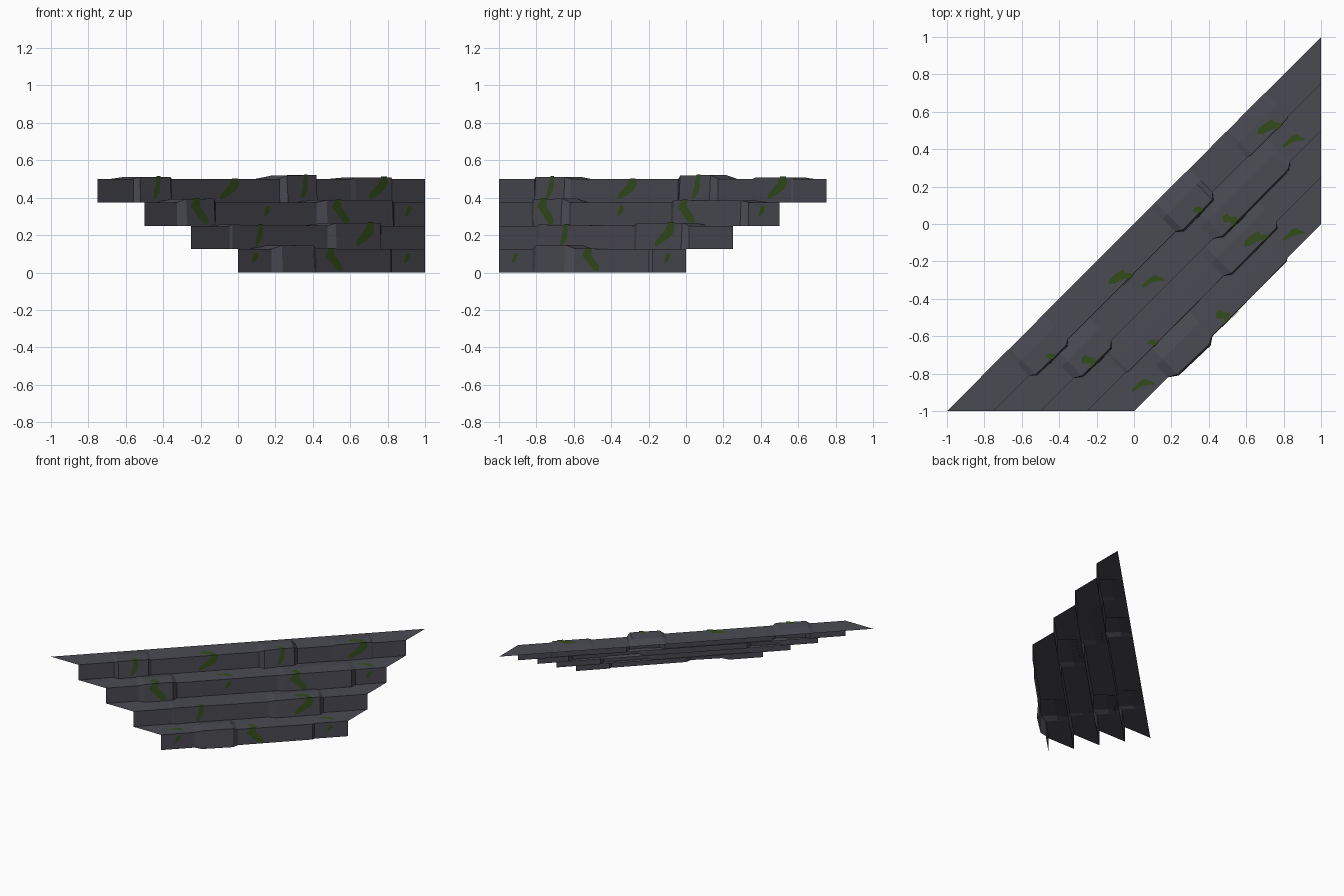
import bpy, bmesh, math
from mathutils import Vector

if "Cube" in bpy.data.objects:
    bpy.data.objects.remove(bpy.data.objects["Cube"])

R2 = math.sqrt(2)
RISE, RUN = 0.125, 0.25 / R2


def material(name, rgb):
    m = bpy.data.materials.new(name)
    m.diffuse_color = (*rgb, 1)
    m.use_nodes = True
    m.node_tree.nodes["Principled BSDF"].inputs["Base Color"].default_value = m.diffuse_color
    return m


stone = material("dark_stone", (0.068, 0.068, 0.086))
moss = material("moss_green", (0.033, 0.072, 0.011))

# Knots along each step, bottom to top: (x+y, outward bulge, raised height)
STEPS = [
    [(-.64, 0, 0), (-.57, .035, .02), (-.24, .042, .022), (-.18, .014, .003), (.62, .012, 0), (.64, 0, 0)],
    [(-.84, 0, 0), (-.82, .008, .006), (.20, .006, 0), (.26, .032, .014), (.74, .03, .016), (.78, 0, 0)],
    [(-1.15, 0, 0), (-1.09, .032, .018), (-.79, .034, .02), (-.74, 0, 0), (.34, 0, 0), (.41, .035, .012),
     (1.12, .03, .01), (1.17, 0, 0)],
    [(-1.37, 0, 0), (-1.33, .028, .012), (-1.01, .034, .012), (-.97, .012, 0), (.18, .012, 0), (.23, .04, .018),
     (.55, .036, .022), (.59, 0, 0), (.96, 0, 0), (1.0, .006, .008), (1.38, .006, .009), (1.40, 0, 0)],
]
STEPS = [[(-3, 0, 0)] + s + [(3, 0, 0)] for s in STEPS]


def place(w, v, z):
    """Turn along/outward coordinates into the diagonal stair direction."""
    u = w / R2
    return Vector(((u + v) / R2, (u - v) / R2, z))


def bulge(step, w):
    for (a, pa, ha), (b, pb, hb) in zip(STEPS[step], STEPS[step][1:]):
        if a <= w <= b:
            f = (w - a) / (b - a)
            return pa + (pb - pa) * f, ha + (hb - ha) * f


def profile(step, w, p, h):
    """Back, middle, lip and foot of one step."""
    edge, top = (4 - step) * RUN, RISE * (step + 1)
    return [place(w, edge - RUN, top), place(w, edge - RUN * 0.5, top + h),
            place(w, edge + p * 0.75, top + h), place(w, edge + p, RISE * step)]


def surface(step, w, t, lift=0.004):
    """Point just above the step: t < 0 on the tread, t > 0 down the riser."""
    p, h = bulge(step, w)
    edge, top = (4 - step) * RUN, RISE * (step + 1)
    if t <= 0:
        drop = min(1, max(0, (-t - RUN * 0.5) / (RUN * 0.5)))
        out = lift if t == 0 else 0
        return place(w, edge + p * 0.75 + t + out, top + h * (1 - drop) + lift)
    f = t / RISE
    return place(w, edge + p * (0.75 + 0.25 * f) + lift, top + h * (1 - f) - t)


def finish(bm, name, mat):
    # Trim the diagonal run to the square plan
    for co, no in (((1, 0, 0), (1, 0, 0)), ((0, -1, 0), (0, -1, 0))):
        bmesh.ops.bisect_plane(bm, geom=bm.verts[:] + bm.edges[:] + bm.faces[:], dist=1e-5,
                               plane_co=co, plane_no=no, clear_outer=True)
    me = bpy.data.meshes.new(name)
    bm.to_mesh(me)
    bm.free()
    me.materials.append(mat)
    ob = bpy.data.objects.new(name, me)
    bpy.context.collection.objects.link(ob)


def loft(bm, rows):
    rows = [[bm.verts.new(c) for c in r] for r in rows]
    for a, b in zip(rows, rows[1:]):
        for i in range(len(a) - 1):
            bm.faces.new((a[i], a[i + 1], b[i + 1], b[i]))


# Stone steps, each an open tread and riser
for k, knots in enumerate(STEPS):
    bm = bmesh.new()
    loft(bm, [profile(k, *knot) for knot in knots])
    finish(bm, f"stone_step_{k + 1}", stone)

# Moss shapes draped over the lip: (shift along step, t, half width)
SHAPES = {
    "big": [(-.03, -.068, .03), (-.01, -.055, .08), (.0, -.035, .06), (.06, -.015, .03), (.07, 0, .03),
            (.06, .03, .05), (.02, .06, .06), (-.04, .085, .05), (-.08, .108, .015)],
    "bend": [(-.04, -.07, .02), (-.05, -.045, .035), (-.01, -.02, .03), (-.04, 0, .03),
             (-.06, .035, .05), (-.01, .065, .05), (.03, .095, .045), (.05, .118, .02)],
    "tail": [(-.02, -.09, .05), (.0, -.077, .07), (.04, -.062, .03), (.07, -.04, .015), (.08, -.025, .005)],
    "drip": [(.02, .02, .02), (.01, .045, .025), (-.02, .075, .01)],
    "small": [(-.01, -.035, .02), (.01, -.018, .025), (.02, 0, .02), (.01, .04, .025), (.0, .07, .03), (-.03, .108, .012)],
}
PATCHES = [(3, -1.16, "small"), (3, -.37, "big"), (3, .41, "small"), (3, 1.23, "big"),
           (2, -.94, "bend"), (2, -.22, "tail"), (2, -.2, "drip"), (2, .57, "bend"),
           (2, 1.28, "tail"), (2, 1.31, "drip"), (1, -.54, "small"), (1, .56, "big"),
           (0, -.83, "tail"), (0, -.83, "drip"), (0, .02, "bend"), (0, .78, "tail"), (0, .8, "drip")]
bm = bmesh.new()
for k, w, kind in PATCHES:
    loft(bm, [[surface(k, w + d + s * hw, t) for s in (-1, 1)] for d, t, hw in SHAPES[kind]])
bmesh.ops.reverse_faces(bm, faces=[f for f in bm.faces if (f.normal_update() or f.normal).dot(Vector((1, -1, 1))) < 0])
finish(bm, "moss_patches", moss)
